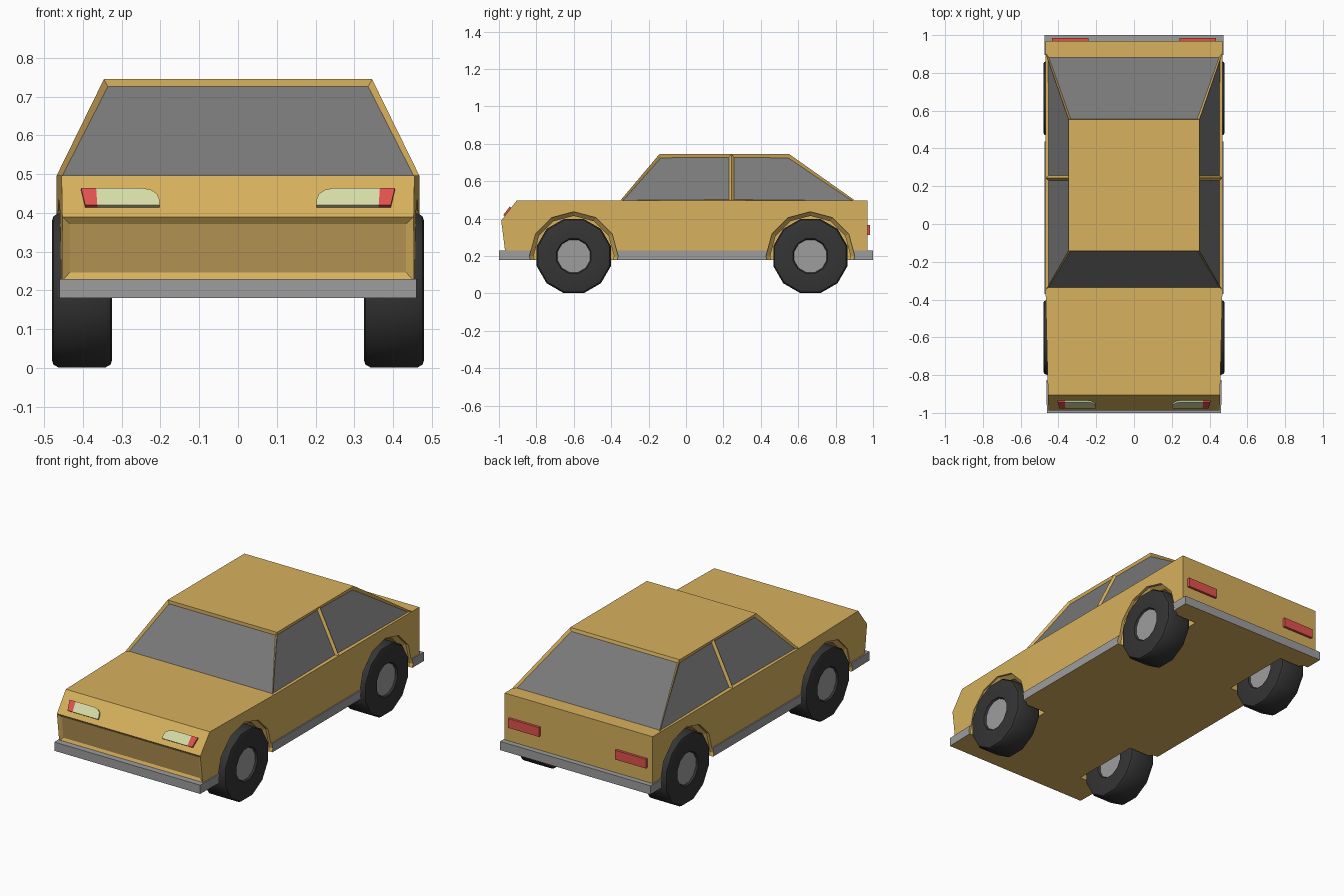
import bpy, bmesh, math
from mathutils import Vector

if "Cube" in bpy.data.objects:
    bpy.data.objects.remove(bpy.data.objects["Cube"])


def mat(name, rgb):
    m = bpy.data.materials.new(name)
    m.diffuse_color = (*rgb, 1)
    m.use_nodes = True
    m.node_tree.nodes["Principled BSDF"].inputs["Base Color"].default_value = m.diffuse_color
    return m


GOLD = mat("gold paint", (0.68, 0.44, 0.11))
BROWN = mat("grille brown", (0.50, 0.32, 0.095))
GLASS = mat("grey glass", (0.19, 0.19, 0.19))
TRIM = mat("grey trim", (0.34, 0.34, 0.34))
RUBBER = mat("black rubber", (0.035, 0.035, 0.035))
RED = mat("red lamp", (0.75, 0.085, 0.075))
PALE = mat("pale lamp", (0.68, 0.72, 0.39))


def finish(name, bm, mats):
    bmesh.ops.recalc_face_normals(bm, faces=bm.faces)
    me = bpy.data.meshes.new(name)
    bm.to_mesh(me)
    bm.free()
    for m in mats:
        me.materials.append(m)
    ob = bpy.data.objects.new(name, me)
    bpy.context.collection.objects.link(ob)
    return ob


def prism(bm, pts, offset):
    """Closed prism: polygon pts pushed along offset."""
    a = [bm.verts.new(p) for p in pts]
    b = [bm.verts.new(Vector(p) + Vector(offset)) for p in pts]
    bm.faces.new(a)
    bm.faces.new(b[::-1])
    for i in range(len(a)):
        j = (i + 1) % len(a)
        bm.faces.new((a[j], a[i], b[i], b[j]))


def lathe(bm, prof, sign, y, z, n, phase, mat_rule=None):
    """Revolve (x, radius) points about the x direction, capped at both ends."""
    rings = [[bm.verts.new((sign * x,
                            y + r * math.sin(phase + math.tau * k / n),
                            z + r * math.cos(phase + math.tau * k / n)))
              for k in range(n)] for x, r in prof]
    for i in range(len(rings) - 1):
        for k in range(n):
            l = (k + 1) % n
            f = bm.faces.new((rings[i][k], rings[i][l], rings[i + 1][l], rings[i + 1][k]))
            f.material_index = mat_rule(i) if mat_rule else 0
    for ring in (rings[0], rings[-1]):
        f = bm.faces.new(ring)
        f.material_index = 1 if mat_rule else 0


def taper(bm, front, mid):
    """Narrow the car gently towards the nose."""
    geom = bm.verts[:] + bm.edges[:] + bm.faces[:]
    bmesh.ops.bisect_plane(bm, geom=geom, plane_co=(0, -0.35, 0), plane_no=(0, 1, 0))
    for v in bm.verts:
        t = max(0, (-0.35 - v.co.y) / 0.65)
        v.co.x = math.copysign(mid + (front - mid) * t, v.co.x)
    bmesh.ops.recalc_face_normals(bm, faces=bm.faces)


AXLES = (-0.6, 0.665)

# Wheel arch cutters: well plus a wider lip
bm = bmesh.new()
for s in (-1, 1):
    for y in AXLES:
        lathe(bm, [(0.30, 0.215), (0.43, 0.215), (0.452, 0.237), (0.6, 0.237)],
              s, y, 0.2, 12, 0)
cutter = finish("arch_cutter", bm, [GOLD])
cutter.hide_render = True
cutter.hide_viewport = True


def cut_arches(ob):
    m = ob.modifiers.new("arches", 'BOOLEAN')
    m.object = cutter
    m.operation = 'DIFFERENCE'
    m.solver = 'EXACT'


# Lower body with recessed grille panel
bm = bmesh.new()
side = [(-0.967, 0.225), (-0.988, 0.39), (-0.905, 0.497), (0.97, 0.497), (0.97, 0.225)]
prism(bm, [(-0.468, y, z) for y, z in side], (0.936, 0, 0))
taper(bm, 0.453, 0.468)
nose = [f for f in bm.faces if f.normal.y < -0.9 and f.calc_center_median().z < 0.39]
bmesh.ops.inset_individual(bm, faces=nose, thickness=0.028, depth=-0.012)
for f in nose:
    f.material_index = 1
cut_arches(finish("body", bm, [GOLD, BROWN]))

# Bumper and sill strip with painted floor
bm = bmesh.new()
prism(bm, [(-0.475, -1, 0.18), (0.475, -1, 0.18), (0.475, 1, 0.18), (-0.475, 1, 0.18)],
      (0, 0, 0.05))
taper(bm, 0.461, 0.475)
for f in bm.faces:
    f.material_index = 0 if f.normal.z < -0.5 else 1
cut_arches(finish("bumper_and_sills", bm, [GOLD, TRIM]))

# Cabin with inset windows
bm = bmesh.new()
low = [bm.verts.new(p) for p in ((-0.468, -0.352, 0.496), (0.468, -0.352, 0.496),
                                 (0.468, 0.905, 0.496), (-0.468, 0.905, 0.496))]
top = [bm.verts.new(p) for p in ((-0.346, -0.142, 0.745), (0.346, -0.142, 0.745),
                                 (0.346, 0.552, 0.745), (-0.346, 0.552, 0.745))]
bm.faces.new(top)
for i in range(4):
    j = (i + 1) % 4
    bm.faces.new((low[i], low[j], top[j], top[i]))
sides = [f for f in bm.faces if abs(f.calc_center_median().x) > 0.2]
geom = sides + list({e for f in sides for e in f.edges}) + low + top
bmesh.ops.bisect_plane(bm, geom=geom, plane_co=(0, 0.243, 0), plane_no=(0, 1, 0))
bm.normal_update()
panes = [f for f in bm.faces if f.normal.z < 0.95]
bmesh.ops.inset_individual(bm, faces=panes, thickness=0.018, depth=-0.012)
for f in panes:
    f.material_index = 1
me = bpy.data.meshes.new("cabin")
bm.to_mesh(me)
bm.free()
me.materials.append(GOLD)
me.materials.append(GLASS)
bpy.context.collection.objects.link(bpy.data.objects.new("cabin", me))

# Wheels: rounded tyre with a sunken hub on both faces
R = 0.2055
half = [(0.338, 0.09), (0.328, 0.096), (0.325, R - 0.02), (0.329, R - 0.007), (0.342, R)]
prof = half + [(0.805 - x, r) for x, r in half[::-1]]
for s, sn in ((-1, "left"), (1, "right")):
    for y, yn in zip(AXLES, ("front", "rear")):
        bm = bmesh.new()
        lathe(bm, prof, s, y, 0.2, 12, math.pi / 12, lambda i: 0)
        for f in bm.faces:
            if len(f.verts) > 4:
                f.material_index = 1
        ob = finish(f"{yn}_{sn}_wheel", bm, [RUBBER, TRIM])
        bpy.context.view_layer.objects.active = ob
        ob.select_set(True)
        bpy.ops.object.shade_smooth_by_angle(angle=math.radians(40))
        ob.select_set(False)

# Lamps: plates on the sloping nose and on the tail
slope = 0.083 / 0.107
out = Vector((0, -0.107, 0.083)).normalized() * 0.012
main = [(0.203, 0.414), (0.363, 0.414), (0.366, 0.459), (0.25, 0.459),
        (0.225, 0.454), (0.209, 0.444), (0.203, 0.43)]
corner = [(0.363, 0.414), (0.394, 0.414), (0.405, 0.459), (0.366, 0.459)]
for s, sn in ((-1, "left"), (1, "right")):
    for name, shape, m in (("headlamp", main, PALE), ("indicator", corner, RED)):
        bm = bmesh.new()
        prism(bm, [Vector((s * x, -0.988 + (z - 0.39) * slope, z)) - out * 0.2
                   for x, z in shape], out)
        finish(f"{sn}_{name}", bm, [m])
    bm = bmesh.new()
    prism(bm, [(s * x, 0.965, z) for x, z in
               ((0.24, 0.312), (0.435, 0.312), (0.435, 0.365), (0.24, 0.365))], (0, 0.019, 0))
    finish(f"{sn}_tail_lamp", bm, [RED])
